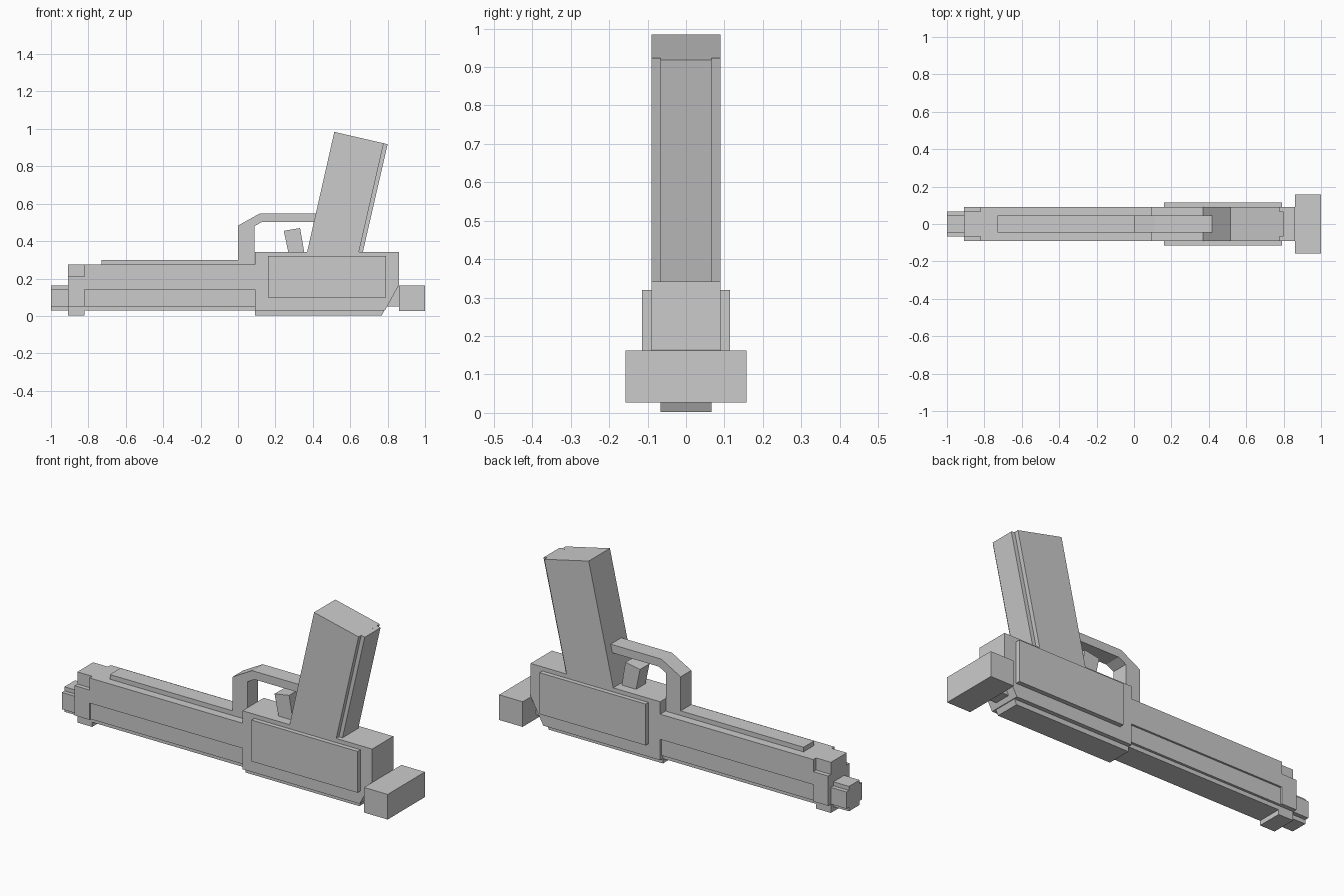
import bpy, bmesh

if "Cube" in bpy.data.objects:
    bpy.data.objects.remove(bpy.data.objects["Cube"])

def prism(name, pts, half):
    """Extrude an x-z profile symmetrically along y."""
    bm = bmesh.new()
    face = bm.faces.new([bm.verts.new((x, -half, z)) for x, z in pts])
    new = bmesh.ops.extrude_face_region(bm, geom=[face])["geom"]
    for v in new:
        if isinstance(v, bmesh.types.BMVert):
            v.co.y = half
    return finish(name, bm)

def loft_x(name, half_pts, x0, x1):
    """Extrude a mirrored y-z section along x; half_pts run from bottom to top."""
    pts = half_pts + [(-y, z) for y, z in reversed(half_pts)]
    bm = bmesh.new()
    face = bm.faces.new([bm.verts.new((x0, y, z)) for y, z in pts])
    new = bmesh.ops.extrude_face_region(bm, geom=[face])["geom"]
    for v in new:
        if isinstance(v, bmesh.types.BMVert):
            v.co.x = x1
    return finish(name, bm)

def finish(name, bm):
    bmesh.ops.recalc_face_normals(bm, faces=bm.faces)
    me = bpy.data.meshes.new(name)
    bm.to_mesh(me)
    bm.free()
    ob = bpy.data.objects.new(name, me)
    bpy.context.collection.objects.link(ob)
    return ob

def box(name, x0, x1, z0, z1, half):
    return prism(name, [(x0, z0), (x1, z0), (x1, z1), (x0, z1)], half)

# Barrel tip with stepped corners
loft_x("muzzle", [(.045, .028), (.045, .05), (.067, .05), (.067, .14),
                  (.045, .14), (.045, .162)], -1.0, -.908)
# Front collar, narrowed at both top and bottom
loft_x("front_collar", [(.067, .003), (.067, .05), (.09, .05), (.09, .21),
                        (.067, .21), (.067, .275)], -.908, -.82)
# Long forward section, stepping inward toward its underside
loft_x("forward_body", [(.067, .028), (.067, .05), (.08, .05), (.08, .14),
                        (.09, .14), (.09, .275)], -.82, .09)
# Rear body with sloped back corner, and its narrower keel
prism("rear_body", [(.09, .028), (.785, .028), (.86, .165), (.86, .342), (.09, .342)], .09)
prism("keel", [(.09, .002), (.768, .002), (.85, .165), (.82, .2), (.09, .2)], .067)
# Raised side panels
box("side_panels", .16, .79, .098, .32, .114)
# Rear cross block and its stem
box("rear_block", .86, 1.0, .027, .162, .158)
box("rear_stem", .79, .865, .05, .16, .045)
# Rail and guard
box("rail", -.73, .01, .26, .30, .045)
prism("trigger_guard", [(0, .265), (0, .483), (.115, .547), (.425, .547), (.425, .503),
                        (.13, .503), (.087, .48), (.087, .265)], .045)
# Trigger
prism("trigger", [(.27, .335), (.355, .335), (.332, .47), (.245, .455)], .04)
# Slanted grip and narrower back strip
prism("grip", [(.368, .335), (.645, .335), (.779, .923), (.515, .984)], .09)
prism("grip_backstrap", [(.63, .335), (.666, .335), (.80, .918), (.76, .9275)], .067)
